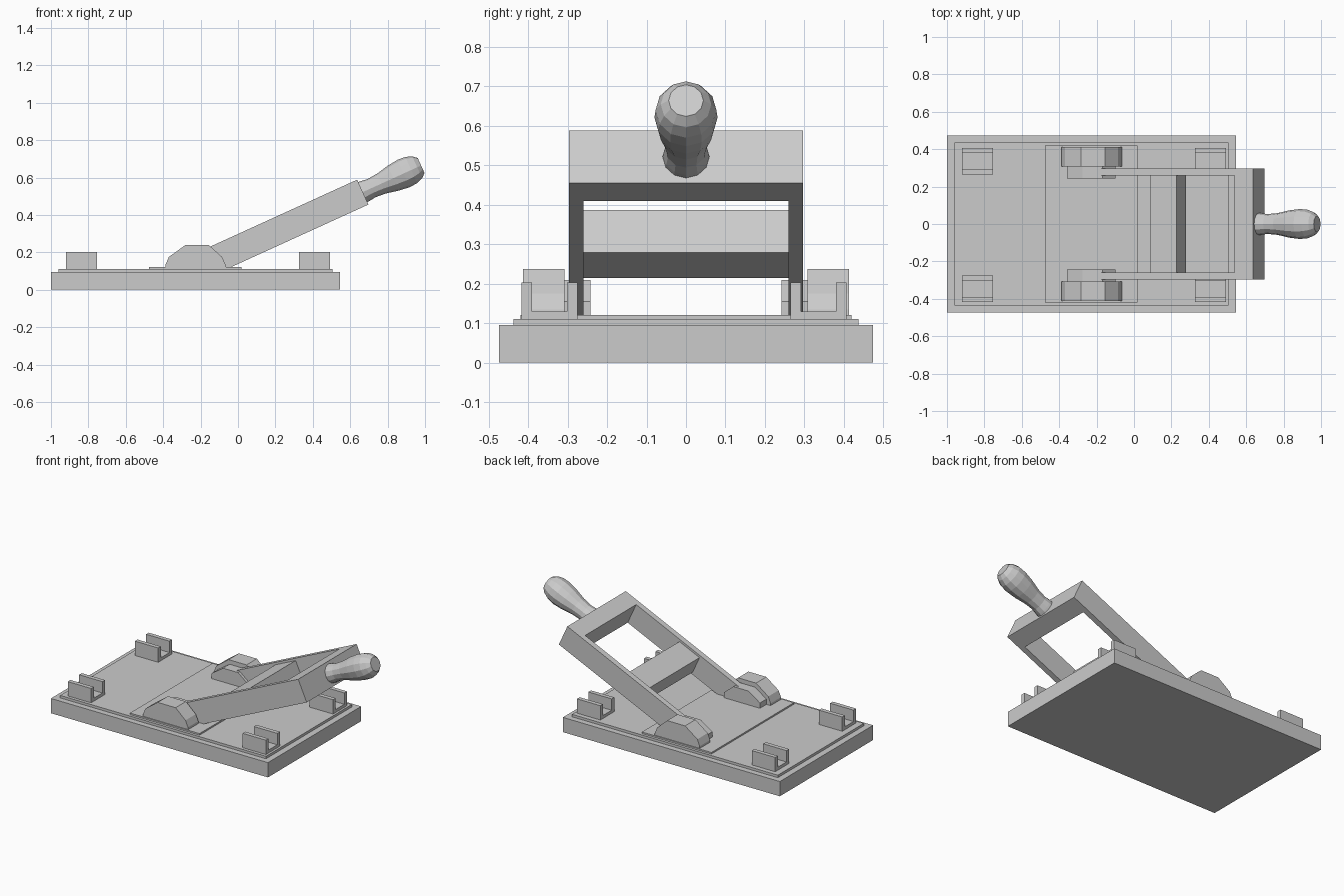
import bpy, math
from mathutils import Matrix

if "Cube" in bpy.data.objects:
    bpy.data.objects.remove(bpy.data.objects["Cube"])


def mesh_object(name, verts, faces, matrix=None):
    me = bpy.data.meshes.new(name)
    me.from_pydata(verts, [], faces)
    if matrix:
        me.transform(matrix)
    ob = bpy.data.objects.new(name, me)
    bpy.context.collection.objects.link(ob)
    return ob


def prism(name, profile, y0, y1, matrix=None):
    """Extrude an anticlockwise x-z profile from y0 to y1."""
    n = len(profile)
    verts = [(x, y, z) for y in (y0, y1) for x, z in profile]
    faces = [tuple(range(n)), tuple(reversed(range(n, 2 * n)))]
    faces += [(i, i + n, (i + 1) % n + n, (i + 1) % n) for i in range(n)]
    return mesh_object(name, verts, faces, matrix)


def box(name, x0, x1, y0, y1, z0, z1, matrix=None):
    return prism(name, [(x0, z0), (x1, z0), (x1, z1), (x0, z1)], y0, y1, matrix)


# Stepped base
box("base", -1, 0.545, -0.474, 0.474, 0, 0.095)
box("base_plate", -0.96, 0.505, -0.437, 0.437, 0.095, 0.111)
box("hinge_plate", -0.475, 0.02, -0.42, 0.42, 0.111, 0.121)

# Four U-shaped contact clips
for x0 in (-0.92, 0.325):
    x1 = x0 + 0.166
    for cy in (-0.346, 0.336):
        a, b, t = cy - 0.071, cy + 0.071, 0.027
        u = [(a, .11), (b, .11), (b, .203), (b - t, .203), (b - t, .13),
             (a + t, .13), (a + t, .203), (a, .203)]
        # profile lies in y-z, so turn the prism a quarter about z
        turn = Matrix.Rotation(math.pi / 2, 4, 'Z')
        prism("contact_clip", u, -x1, -x0, turn)

# Hinge brackets: tall outer lobe and lower inner block
outer = [(-.387, .12), (-.065, .12), (-.067, .135), (-.085, .175), (-.155, .238),
         (-.283, .238), (-.37, .175), (-.387, .135)]
inner = [(-.357, .12), (-.1, .12), (-.1, .155), (-.168, .21), (-.275, .21), (-.357, .155)]
for s in (-1, 1):
    prism("hinge_lobe", outer, *sorted((s * 0.308, s * 0.413)))
    prism("hinge_block", inner, *sorted((s * 0.242, s * 0.309)))

# Tilted swinging frame, built along local x with its far end at the origin
tilt = Matrix.Translation((0.667, 0, 0.522)) @ Matrix.Rotation(-math.radians(24.5), 4, 'Y')
h = 0.073
for s in (-1, 1):
    box("frame_arm", -0.92, 0, *sorted((s * 0.26, s * 0.297)), -h, h, tilt)
box("frame_end_bar", -0.11, 0, -0.26, 0.26, -h, h, tilt)
box("frame_cross_bar", -0.612, -0.455, -0.26, 0.26, -0.059, 0.059, tilt)

# Faceted turned handle
rings = [(-.01, .06), (.015, .058), (.05, .053), (.11, .058), (.18, .073), (.24, .08),
         (.285, .077), (.32, .064), (.343, .044)]
N = 12
verts = [(x, r * math.cos(2 * math.pi * k / N), r * math.sin(2 * math.pi * k / N))
         for x, r in rings for k in range(N)]
faces = [(i * N + k, i * N + (k + 1) % N, (i + 1) * N + (k + 1) % N, (i + 1) * N + k)
         for i in range(len(rings) - 1) for k in range(N)]
faces = [tuple(reversed(f)) for f in faces]
faces += [tuple(reversed(range(N))), tuple(range(len(verts) - N, len(verts)))]
handle = mesh_object("handle", verts, faces, tilt)

# Consistent outward normals
import bmesh
for ob in bpy.data.objects:
    bm = bmesh.new()
    bm.from_mesh(ob.data)
    bmesh.ops.recalc_face_normals(bm, faces=bm.faces)
    bm.to_mesh(ob.data)
    bm.free()
